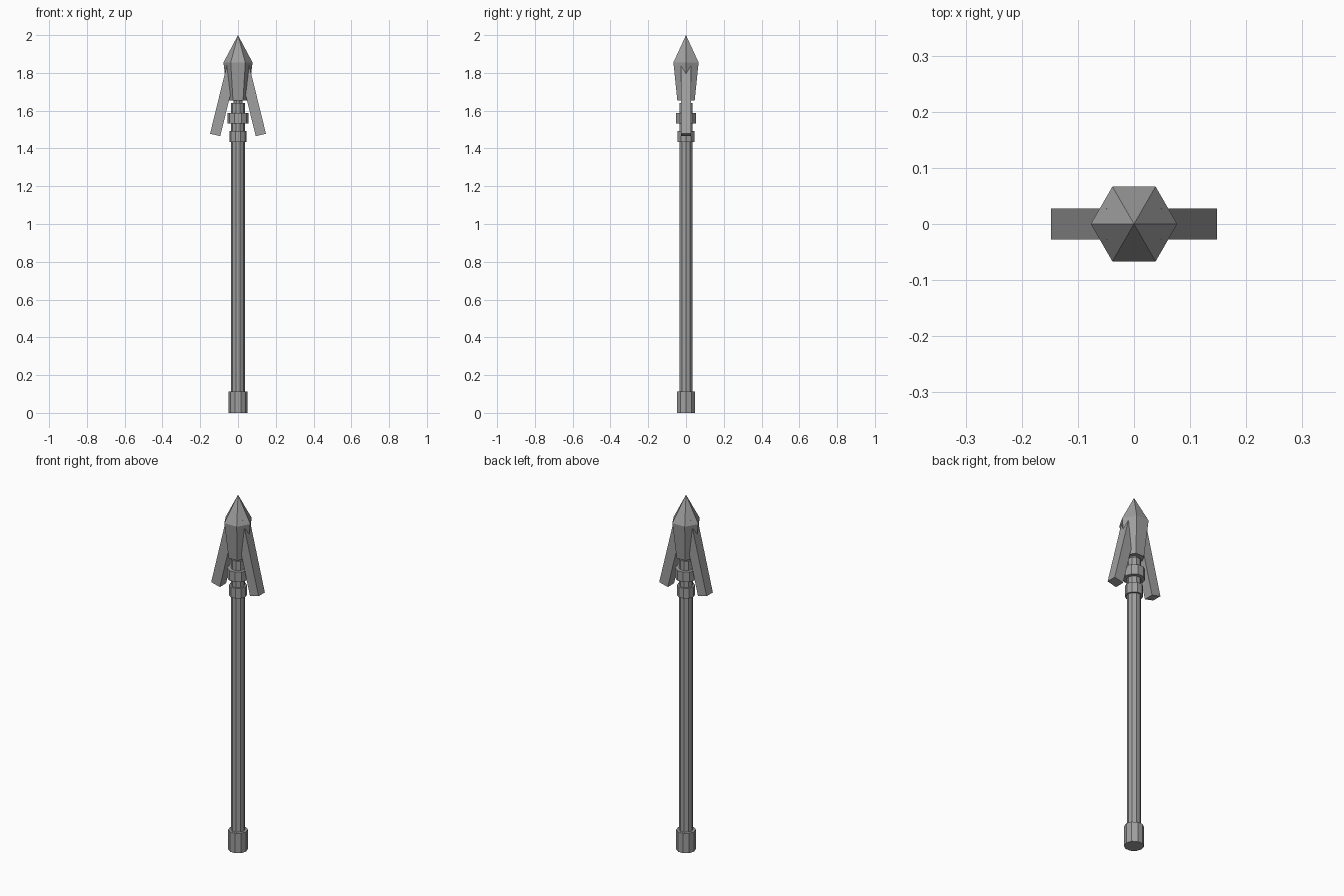
import bpy, bmesh, math
from mathutils import Matrix, Vector

if "Cube" in bpy.data.objects:
    bpy.data.objects.remove(bpy.data.objects["Cube"])

grey = bpy.data.materials.new("steel grey")
grey.diffuse_color = (0.35, 0.35, 0.35, 1)
grey.use_nodes = True
grey.node_tree.nodes["Principled BSDF"].inputs["Base Color"].default_value = grey.diffuse_color


def finish(name, bm):
    bmesh.ops.recalc_face_normals(bm, faces=bm.faces)
    me = bpy.data.meshes.new(name)
    bm.to_mesh(me)
    bm.free()
    me.materials.append(grey)
    ob = bpy.data.objects.new(name, me)
    bpy.context.collection.objects.link(ob)
    return ob


def turned(name, profile, sides):
    """Faceted solid from (radius, z) pairs; a zero radius makes a point."""
    bm = bmesh.new()
    rings = []
    for r, z in profile:
        n = sides if r > 0 else 1
        rings.append([bm.verts.new((r * math.cos(2 * math.pi * i / sides),
                                    r * math.sin(2 * math.pi * i / sides), z))
                      for i in range(n)])
    for a, b in zip(rings, rings[1:]):
        for i in range(sides):
            j = (i + 1) % sides
            if len(b) == 1:
                bm.faces.new((a[i], a[j], b[0]))
            else:
                bm.faces.new((a[i], a[j], b[j], b[i]))
    for ring in (rings[0], rings[-1]):
        if len(ring) > 1:
            bm.faces.new(ring)
    return finish(name, bm)


# Shaft with butt cap and two collars
turned("shaft", [(0.036, 0.05), (0.036, 1.64)], 10)
turned("butt_cap", [(0.05, 0), (0.05, 0.112)], 10)
turned("lower_collar", [(0.046, 1.435), (0.046, 1.492)], 10)
turned("upper_collar", [(0.056, 1.532), (0.056, 1.588)], 10)

# Narrow neck joining the shaft to the head
turned("neck", [(0.025, 1.62), (0.025, 1.68)], 10)

# Six-sided spear head
turned("spear_head", [(0.053, 1.653), (0.077, 1.855), (0, 2.0)], 6)

# Swept-back barbs: square bars leaning out from the head
tilt, length, width = math.radians(13.8), 0.414, 0.0555
for side, label in ((1, "right"), (-1, "left")):
    along = Vector((-side * math.sin(tilt), 0, math.cos(tilt)))
    inward = Vector((-side * math.cos(tilt), 0, -math.sin(tilt)))
    centre = Vector((side * 0.148, 0, 1.478)) + along * length / 2 + inward * width / 2
    bm = bmesh.new()
    bmesh.ops.create_cube(bm, size=1, matrix=Matrix.Translation(centre)
                          @ Matrix.Rotation(-side * tilt, 4, 'Y')
                          @ Matrix.Diagonal((width, width, length, 1)))
    finish("barb_" + label, bm)
